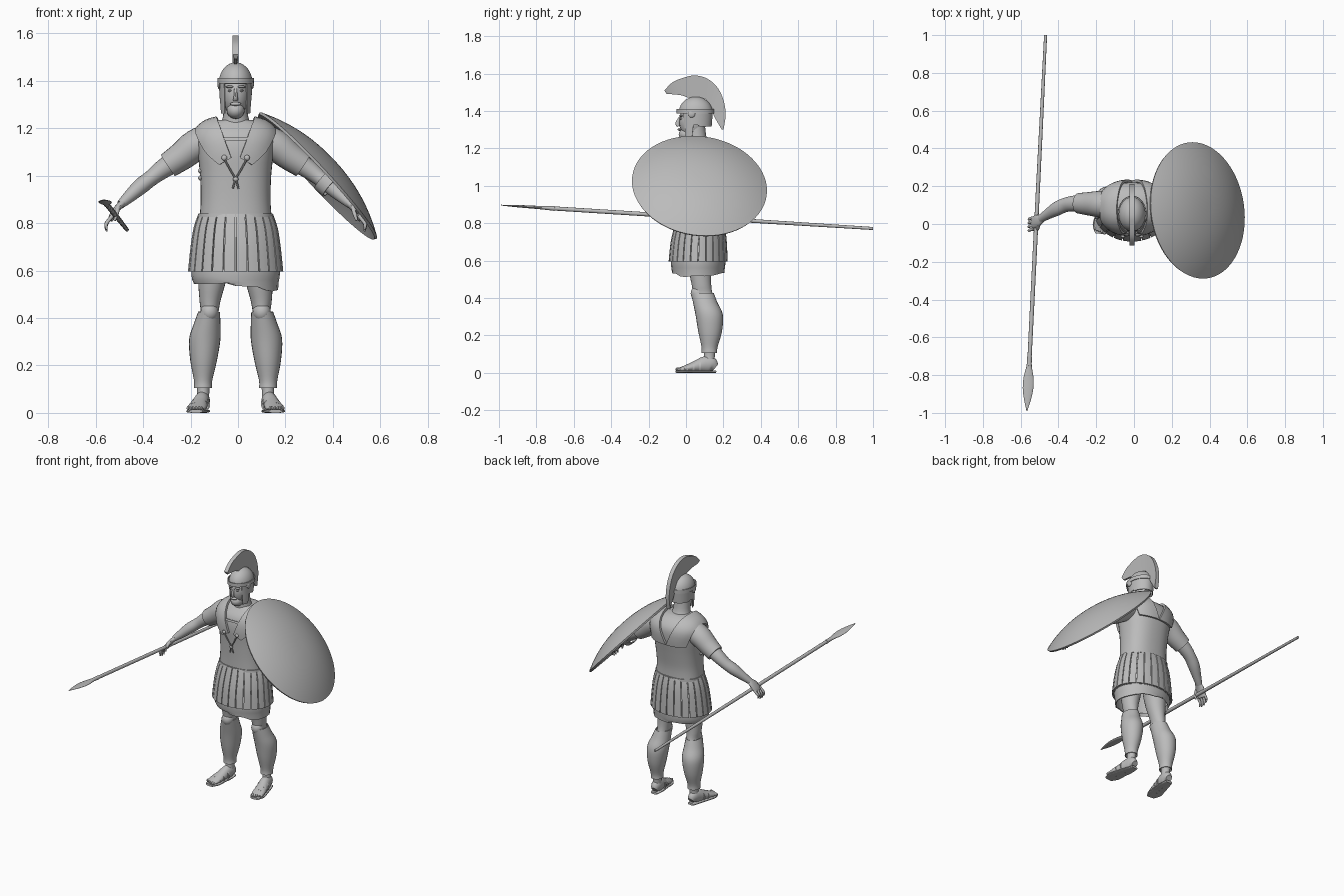
import bpy, bmesh
from math import sin, cos, pi, radians
from mathutils import Vector, Matrix

if "Cube" in bpy.data.objects:
    bpy.data.objects.remove(bpy.data.objects["Cube"])

CX = -0.01  # body centre line
GREY = (0.5, 0.5, 0.5, 1)
mat = bpy.data.materials.new("stone grey")
mat.use_nodes = True
mat.diffuse_color = GREY
mat.node_tree.nodes["Principled BSDF"].inputs["Base Color"].default_value = GREY


def finish(name, bm, thick=0, wrap=None, offset=1, angle=40):
    """Turn a bmesh into a shaded object, with optional wrapping and thickness."""
    bmesh.ops.recalc_face_normals(bm, faces=bm.faces)
    me = bpy.data.meshes.new(name)
    bm.to_mesh(me)
    bm.free()
    me.materials.append(mat)
    ob = bpy.data.objects.new(name, me)
    bpy.context.collection.objects.link(ob)
    for o in bpy.context.selected_objects:
        o.select_set(False)
    ob.select_set(True)
    bpy.context.view_layer.objects.active = ob
    if wrap:
        m = ob.modifiers.new("wrap", 'SHRINKWRAP')
        m.target, m.wrap_mode, m.offset = wrap, 'OUTSIDE_SURFACE', 0.01
        bpy.ops.object.modifier_apply(modifier=m.name)
    if thick:
        m = ob.modifiers.new("thickness", 'SOLIDIFY')
        m.thickness, m.offset = thick, offset
        bpy.ops.object.modifier_apply(modifier=m.name)
    bpy.ops.object.shade_smooth_by_angle(angle=radians(angle))
    return ob


def spline(rows, n):
    """Catmull-Rom interpolation of equal-length rows of values."""
    out, last = [], len(rows) - 1
    for i in range(last):
        a, b, c, d = (rows[max(0, min(last, i + k))] for k in (-1, 0, 1, 2))
        for j in range(n):
            t = j / n
            out.append([q + t / 2 * (r - p + t * (2*p - 5*q + 4*r - s + t * (3*q - p - 3*r + s)))
                        for p, q, r, s in zip(a, b, c, d)])
    return out + [list(rows[-1])]


def grid(bm, rows, closed=False):
    """Skin rows of points with quads and return the rows of vertices."""
    vs = [[bm.verts.new(p) for p in row] for row in rows]
    for a, b in zip(vs, vs[1:]):
        for i in range(len(a) if closed else len(a) - 1):
            j = (i + 1) % len(a)
            bm.faces.new((a[i], a[j], b[j], b[i]))
    return vs


def loft(name, rows, axis=None, side=(0, 1, 0), seg=24, p=2, n=4, caps=True, thick=0, hem=None):
    """Elliptic sections (x, y, z, side radius, other radius) along a path."""
    rows = spline(rows, n)
    pts = [Vector(r[:3]) for r in rows]
    rings = []
    for i, r in enumerate(rows):
        t = Vector(axis) if axis else (pts[min(i + 1, len(pts) - 1)] - pts[max(i - 1, 0)]).normalized()
        u = Vector(side)
        u = (u - t * u.dot(t)).normalized()
        v = t.cross(u)
        ring = []
        for k in range(seg):
            c, s = cos(2 * pi * k / seg), sin(2 * pi * k / seg)
            c, s = (abs(w) ** (2 / p) * (1 if w > 0 else -1) for w in (c, s))
            ring.append(pts[i] + u * c * r[3] + v * s * r[4])
        rings.append(ring)
    if hem:
        for q in rings[-1]:
            q.z = hem(q)
    bm = bmesh.new()
    vs = grid(bm, rings, True)
    if caps:
        bm.faces.new(vs[0])
        bm.faces.new(vs[-1])
    return finish(name, bm, thick)


def column(name, rows, **kw):
    """Upright loft from rows (z, half width, half depth, centre y)."""
    return loft(name, [(CX, y, z, ry, rx) for z, rx, ry, y in rows], axis=(0, 0, 1), **kw)


def ball(name, at, size, seg=20):
    bm = bmesh.new()
    bmesh.ops.create_uvsphere(bm, u_segments=seg, v_segments=seg // 2, radius=1)
    bmesh.ops.transform(bm, matrix=Matrix.Translation(at) @ Matrix.Diagonal((*size, 1)), verts=bm.verts)
    return finish(name, bm)


# Cuirass, collar and neck
torso = column("cuirass", [(.82, .152, .113, .075), (.9, .147, .113, .075), (1, .15, .122, .08),
               (1.1, .16, .133, .085), (1.17, .165, .125, .09), (1.215, .13, .09, .09),
               (1.235, .07, .06, .08)], p=2.4, seg=40)
column("waist_rim", [(.825, .157, .118, .075), (.84, .156, .117, .075)], p=2.4, seg=40, n=1)
column("neck", [(1.2, .072, .068, .075), (1.25, .053, .052, .06), (1.34, .05, .05, .05)])

# Skirt of separate leather strips over a cloth tunic
SKIRT = [(.835, .15, .113, .075), (.78, .169, .128, .073), (.7, .182, .142, .068), (.595, .193, .15, .065)]
column("skirt_lining", [(z, a - .006, b - .006, y) for z, a, b, y in SKIRT], caps=False, thick=.004)
STRIPS = 24
bm = bmesh.new()
for i in range(STRIPS):
    angles = [2 * pi * (i + f) / STRIPS for f in (.05, .35, .65, .95)]
    grid(bm, [[(CX + a * cos(w), y + b * sin(w), z) for w in angles] for z, a, b, y in spline(SKIRT, 3)])
finish("skirt_strips", bm, .008, angle=30)
column("tunic_hem", [(.64, .178, .138, .066), (.59, .181, .14, .065), (.54, .173, .134, .065)],
       caps=False, thick=.006, hem=lambda q: .54 - .17 * q.x + .006 * sin(40 * q.x + 25 * q.y))

# Head, face and beard
ball("head", (CX, .035, 1.345), (.058, .072, .095))
ball("beard", (CX, .006, 1.275), (.038, .045, .036))
ball("moustache", (CX, -.033, 1.302), (.024, .012, .008))
loft("nose", [(CX, -.033, 1.365, .006, .006), (CX, -.045, 1.335, .012, .008),
              (CX, -.041, 1.318, .008, .011)], seg=12)
for s in (-1, 1):
    ball("eye", (CX + s * .022, -.024, 1.358), (.011, .009, .006), 12)
    ball("brow", (CX + s * .024, -.026, 1.374), (.018, .011, .006), 12)

# Helmet shell: open face, cheek guards and neck guard
def helmet_edge(a):
    a = abs(a)
    return 1.387 if a < .75 else 1.262 if a < 1.35 else 1.325 if a < 1.75 else 1.318

bm = bmesh.new()
rows = []
for j in range(1, 19):
    row = []
    for k in range(64):
        a = -pi + 2 * pi * (k + .5) / 64
        if j <= 10:
            e = pi / 2 * j / 10
            r, z = sin(e), 1.39 + .082 * cos(e)
        else:
            f = (j - 10) / 8
            z = 1.39 + (helmet_edge(a) - 1.39) * f
            r = 1 - .9 * (1.39 - z)
        row.append((CX + .066 * r * sin(a), .052 - .086 * r * cos(a), z))
    rows.append(row)
vs = grid(bm, rows, True)
bm.faces.new(vs[0])
finish("helmet", bm, .005)
loft("helmet_brow_band", [(CX, .05, z, .096, .073) for z in (1.388, 1.397, 1.412)],
     axis=(0, 0, 1), caps=False, thick=.004, seg=40, n=1)
for s in (-1, 1):
    ball("cheek_rosette", (CX + s * .07, .03, 1.385), (.007, .02, .02), 16)

# Crest: a thin fan following an arc from brow to nape
arc = spline([(-.115, 1.51, -.105, 1.492), (-.07, 1.555, -.03, 1.485), (0, 1.582, .02, 1.47),
              (.05, 1.59, .06, 1.473), (.11, 1.575, .105, 1.462), (.165, 1.53, .135, 1.425),
              (.2, 1.46, .145, 1.385), (.212, 1.38, .165, 1.345), (.2, 1.3, .192, 1.3)], 5)
bm = bmesh.new()
rows = [[(CX - .006, iy, iz), (CX - .013, oy, oz), (CX + .013, oy, oz), (CX + .006, iy, iz)]
        for oy, oz, iy, iz in arc]
vs = grid(bm, rows, True)
bm.faces.new(vs[0])
bm.faces.new(vs[-1])
finish("helmet_crest", bm)

# Shoulder yoke flaps draped from the back over each shoulder to the chest
FLAP = [(0, .225, 1.07, .135, .2, 1.07), (.05, .21, 1.18, .165, .17, 1.17),
        (.078, .1, 1.235, .18, .1, 1.21), (.068, .01, 1.21, .168, .02, 1.17),
        (.042, -.045, 1.14, .13, -.03, 1.1), (.018, -.06, 1.075, .07, -.055, 1.045)]
for s, word in ((-1, "right"), (1, "left")):
    bm = bmesh.new()
    grid(bm, [[(CX + s * (r[0] + (r[3] - r[0]) * f), r[1] + (r[4] - r[1]) * f, r[2] + (r[5] - r[2]) * f)
               for f in (0, .2, .4, .6, .8, 1)] for r in spline(FLAP, 5)])
    finish(word + "_shoulder_flap", bm, .014, wrap=torso, offset=0)
    ball("flap_stud", (CX + s * .048, -.066, 1.075), (.012, .008, .012), 12)
    loft("chest_lace", [(CX + s * .045, -.066, 1.065, .004, .004), (CX + s * .02, -.06, 1.02, .004, .004),
                        (CX, -.058, .985, .004, .004), (CX - s * .012, -.053, .945, .004, .004)], side=(1, 0, 0), seg=8)
ball("chest_knot", (CX, -.058, .985), (.012, .008, .01), 12)
for z in (.99, 1.02):
    ball("side_buckle", (CX - .146, .06, z), (.012, .022, .012), 12)
bm = bmesh.new()
grid(bm, [[(CX + x, -.06, z) for x in (-.055, -.02, .02, .055)] for z in (1.165, 1.15)])
finish("neckline_trim", bm, .005, wrap=torso, offset=0)


# Arms, hands, legs and feet, mirrored about the centre line
def limb(name, s, rows, **kw):
    return loft(name, [(CX + s * r[0], *r[1:]) for r in rows], **kw)

for s, word in ((-1, "right_"), (1, "left_")):
    limb(word + "sleeve", s, [(.1, .1, 1.15, .07, .075), (.17, .105, 1.125, .07, .068),
                              (.23, .107, 1.08, .062, .06), (.285, .11, 1.043, .054, .054)])
    limb(word + "arm", s, [(.25, .108, 1.065, .047, .046), (.31, .108, 1.025, .042, .04),
                           (.355, .1, .99, .038, .034), (.4, .08, .955, .037, .034),
                           (.45, .05, .91, .027, .026), (.485, .028, .878, .021, .018)])
    limb(word + "palm", s, [(.475, .03, .885, .02, .015), (.5, .018, .86, .032, .014),
                            (.52, .008, .83, .034, .013), (.528, .005, .812, .028, .01)], seg=16)
    for i in range(4):
        y, drop = .033 - .02 * i, (.012, .002, 0, .007)[i]
        limb(word + "finger", s, [(.518, y, .832, .0085, .0085), (.54, y - .004, .805, .008, .008),
                                  (.546, y - .008, .785 + drop, .007, .007),
                                  (.543, y - .01, .765 + drop, .004, .004)], seg=10)
    limb(word + "thumb", s, [(.495, -.004, .865, .011, .01), (.502, -.028, .838, .009, .009),
                             (.51, -.034, .81, .005, .005)], seg=10)
    # Thigh, calf, greave and knee plate
    limb(word + "leg", s, [(.092, .075, .64, .075, .07), (.1, .075, .55, .062, .058), (.108, .083, .47, .052, .044),
                           (.111, .093, .41, .053, .038), (.128, .124, .32, .06, .054), (.134, .13, .2, .048, .042),
                           (.136, .126, .1, .029, .026), (.14, .12, .04, .035, .03)], axis=(0, 0, 1))
    limb(word + "greave", s, [(.112, .088, .425, .056, .041), (.12, .103, .375, .06, .051), (.13, .124, .31, .068, .061),
                              (.135, .129, .22, .058, .051), (.137, .126, .14, .038, .034),
                              (.137, .125, .105, .037, .033)], axis=(0, 0, 1), caps=False, thick=.005)
    ball(word + "knee_plate", (CX + s * .11, .065, .425), (.038, .04, .042))
    # Foot, sole, sandal straps and toes
    limb(word + "foot", s, [(.136, .157, .03, .02, .022), (.138, .135, .045, .03, .04), (.143, .1, .045, .033, .043),
                            (.153, .05, .034, .036, .03), (.163, 0, .024, .04, .018),
                            (.17, -.035, .018, .034, .01)], side=(1, 0, 0))
    limb(word + "sole", s, [(.137, .16, .007, .022, .007), (.142, .11, .007, .034, .007), (.155, .04, .007, .041, .007),
                            (.163, -.01, .007, .046, .007), (.168, -.052, .007, .028, .007)], side=(1, 0, 0), p=3)
    for y, x, h in ((.08, .147, .039), (.045, .154, .033), (.012, .161, .026)):
        limb(word + "sandal_strap", s, [(x, y, h - .003, .04, h - .002), (x, y - .011, h - .004, .04, h - .004)],
             axis=(0, -1, 0), side=(1, 0, 0), n=1)
    for i in range(5):
        ball(word + "toe", (CX + s * (.147 + .013 * i), -.042 + .006 * i, .02), (.008, .015, .009), 10)

# Spear: tapered shaft and flat leaf-shaped head
tip, butt = Vector((-.567, -.99, .897)), Vector((-.468, 1, .772))
def along(rows):
    return [(*tip.lerp(butt, f), a, b) for f, a, b in rows]
loft("spear_shaft", along([(.12, .011, .011), (.5, .011, .011), (1, .008, .008)]), side=(1, 0, 0), seg=16)
loft("spear_head", along([(0, .002, .002), (.03, .018, .005), (.06, .028, .007), (.09, .026, .008),
                          (.12, .014, .01), (.145, .013, .013)]), side=(1, 0, 0), seg=16)

# Round domed shield on the left arm, with rim and arm bands
bm = bmesh.new()
R, DEPTH = .363, .09
rows = [[(R * r * cos(2 * pi * k / 64), R * r * sin(2 * pi * k / 64), DEPTH * (1 - r ** 2.2))
         for k in range(64)] for r in [(j + 1) / 14 for j in range(14)]]
vs = grid(bm, rows, True)
bm.faces.new(vs[0])
place = Matrix.Translation((.3375, .072, 1)) @ Vector((.73, .105, .68)).to_track_quat('Z', 'Y').to_matrix().to_4x4()
bmesh.ops.transform(bm, matrix=place, verts=bm.verts)
finish("shield", bm, .012, offset=-1)
loft("shield_arm_band", [(.36, .085, .985, .048, .05), (.395, .075, .953, .046, .048)], caps=False, thick=.006, n=1)
loft("shield_grip", [(.5, -.06, .86, .008, .008), (.505, .01, .84, .008, .008), (.49, .08, .86, .008, .008)],
     side=(0, 0, 1), seg=10)
